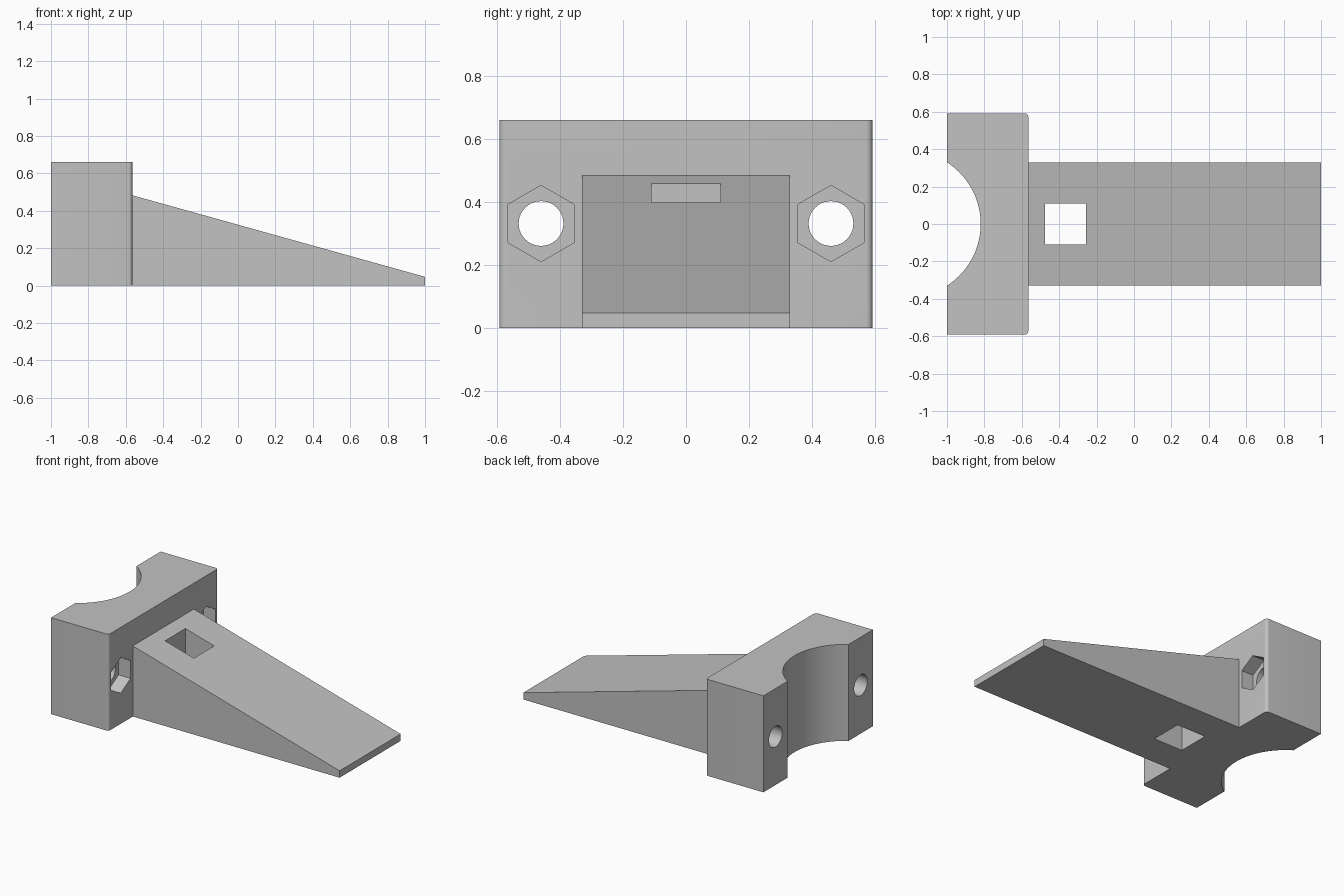
import bpy, bmesh
from math import sin, cos, pi, asin
from mathutils import Vector

cube = bpy.data.objects.get("Cube")
if cube:
    bpy.data.objects.remove(cube, do_unlink=True)

grey = bpy.data.materials.new("light grey plastic")
grey.use_nodes = True
colour = (0.54, 0.54, 0.54, 1)
grey.diffuse_color = colour
grey.node_tree.nodes["Principled BSDF"].inputs["Base Color"].default_value = colour


def prism(name, points, direction):
    """Extrude a closed planar outline into a solid."""
    bm = bmesh.new()
    face = bm.faces.new([bm.verts.new(p) for p in points])
    grown = bmesh.ops.extrude_face_region(bm, geom=[face])["geom"]
    bmesh.ops.translate(bm, vec=Vector(direction),
                        verts=[g for g in grown if isinstance(g, bmesh.types.BMVert)])
    bmesh.ops.recalc_face_normals(bm, faces=bm.faces)
    mesh = bpy.data.meshes.new(name)
    bm.to_mesh(mesh)
    bm.free()
    mesh.materials.append(grey)
    obj = bpy.data.objects.new(name, mesh)
    bpy.context.collection.objects.link(obj)
    return obj


def combine(target, other, operation):
    """Apply a boolean and discard the helper solid."""
    bpy.context.view_layer.objects.active = target
    mod = target.modifiers.new(operation, "BOOLEAN")
    mod.operation, mod.object, mod.solver = operation, other, "EXACT"
    bpy.ops.object.modifier_apply(modifier=mod.name)
    bpy.data.objects.remove(other, do_unlink=True)


def ring(x, y, z, radius, sides):
    """Polygon facing along x, with a point at the top."""
    return [(x, y + radius * sin(2 * pi * i / sides), z + radius * cos(2 * pi * i / sides))
            for i in range(sides)]


BACK, JOIN, TIP = -1.0, -0.565, 1.0
HALF_BLOCK, HALF_WEDGE, HEIGHT = 0.592, 0.33, 0.66
FILLET, SADDLE_R, SADDLE_X = 0.02, 0.3925, -1.2125

# Clamp block: rounded outer corners and a curved saddle
steps = 6
corner = [(JOIN - FILLET + FILLET * sin(a), HALF_BLOCK - FILLET + FILLET * cos(a))
          for a in (pi / 2 * i / steps for i in range(steps + 1))]
sweep = asin(HALF_WEDGE / SADDLE_R)
saddle = [(SADDLE_X + SADDLE_R * cos(a), SADDLE_R * sin(a))
          for a in (sweep * (i / 20 - 1) for i in range(41))]
outline = ([(BACK, HALF_BLOCK)] + corner + [(x, -y) for x, y in reversed(corner)]
           + [(BACK, -HALF_BLOCK)] + saddle)
body = prism("wedge_bracket", [(x, y, 0) for x, y in outline], (0, 0, HEIGHT))

# Sloping wedge arm, rooted slightly inside the block
root = JOIN - 0.1
slope = (0.483 - 0.047) / (TIP - JOIN)
side = [(root, 0), (TIP, 0), (TIP, 0.047), (root, 0.483 + slope * 0.1)]
wedge = prism("wedge_arm", [(x, -HALF_WEDGE, z) for x, z in side], (0, 2 * HALF_WEDGE, 0))
combine(body, wedge, "UNION")

# Square slot through the arm
slot = prism("slot_cutter", [(x, y, -0.1) for x, y in
             ((-0.475, -0.11), (-0.257, -0.11), (-0.257, 0.11), (-0.475, 0.11))], (0, 0, 1))
combine(body, slot, "DIFFERENCE")

# Bolt holes with hexagonal nut pockets
for y in (-0.46, 0.46):
    combine(body, prism("bolt_cutter", ring(-1.1, y, 0.331, 0.071, 40), (0.8, 0, 0)), "DIFFERENCE")
    combine(body, prism("nut_cutter", ring(JOIN - 0.09, y, 0.331, 0.121, 6), (0.2, 0, 0)), "DIFFERENCE")

bpy.ops.object.select_all(action="DESELECT")
body.select_set(True)
bpy.context.view_layer.objects.active = body
bpy.ops.object.shade_smooth_by_angle(angle=pi / 6)
